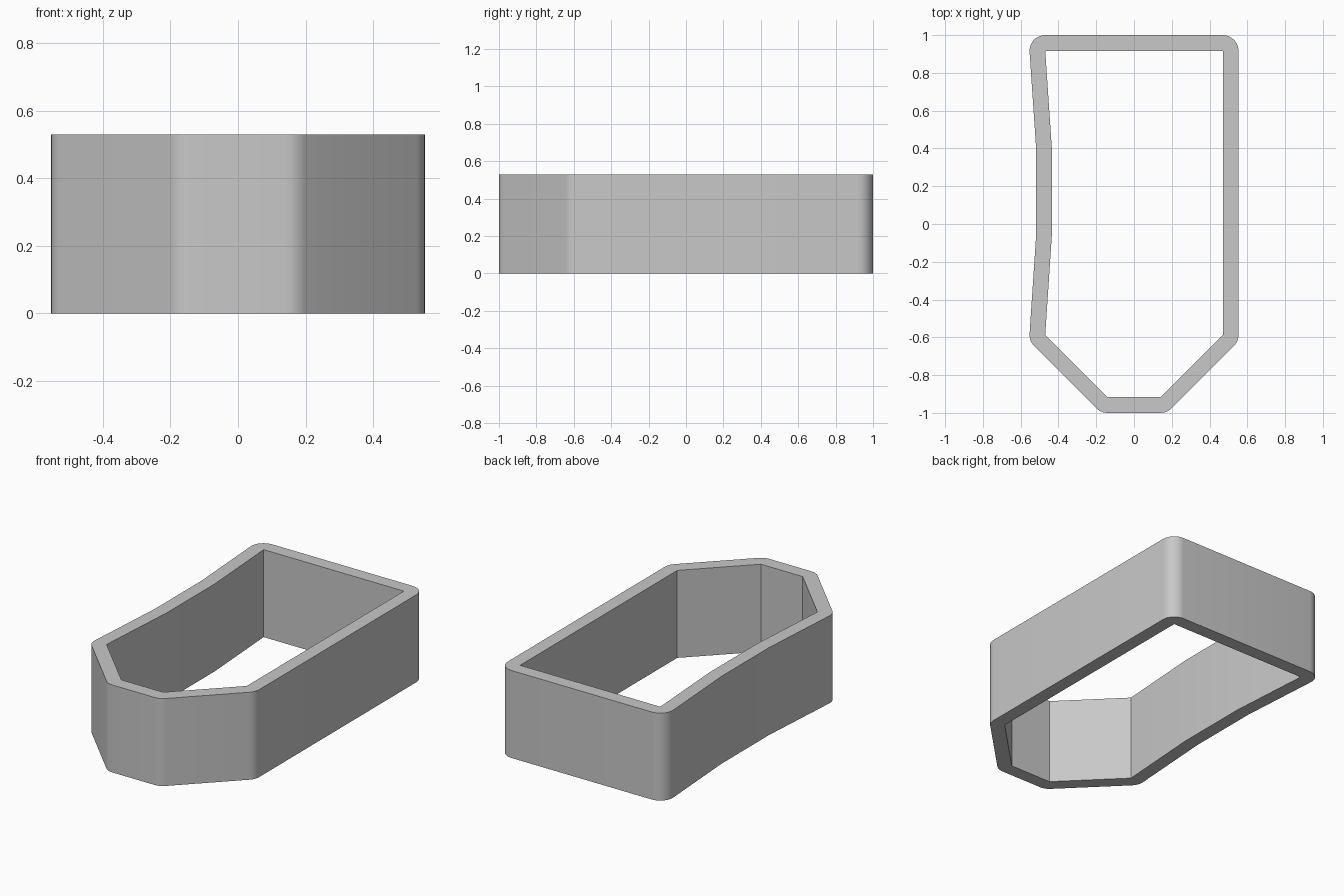
import bpy
import bmesh
import math
from mathutils import Vector

cube = bpy.data.objects.get("Cube")
if cube:
    bpy.data.objects.remove(cube, do_unlink=True)

HEIGHT = 0.53
WALL = 0.083
STEP = math.radians(9)  # arc resolution of the rounded outer corners

# Inner outline, counter-clockwise, with sharp corners
INNER = [Vector(p) for p in (
    (0.47, -0.587), (0.47, 0.917), (-0.47, 0.917), (-0.435, 0.40),
    (-0.435, -0.06), (-0.47, -0.587), (-0.14, -0.917), (0.14, -0.917))]


def outer_points(i):
    """Offset of one inner corner: an arc if it turns left, a mitre if right."""
    p = INNER[i]
    before = p - INNER[i - 1]
    after = INNER[(i + 1) % len(INNER)] - p
    n1 = Vector((before.y, -before.x)).normalized()
    n2 = Vector((after.y, -after.x)).normalized()
    turn = math.atan2(n1.x * n2.y - n1.y * n2.x, n1.dot(n2))
    if turn < 0:
        return [p + (n1 + n2) * WALL / (1 + n1.dot(n2))]
    start = math.atan2(n1.y, n1.x)
    count = max(2, round(turn / STEP))
    angles = [start + turn * k / count for k in range(count + 1)]
    return [p + WALL * Vector((math.cos(a), math.sin(a))) for a in angles]


# Flat ring between the inner outline and its rounded offset
bm = bmesh.new()
inner = [bm.verts.new((p.x, p.y, 0)) for p in INNER]
outer = [[bm.verts.new((p.x, p.y, 0)) for p in outer_points(i)]
         for i in range(len(INNER))]
for i, corner in enumerate(inner):
    j = (i + 1) % len(inner)
    for a, b in zip(outer[i], outer[i][1:]):
        bm.faces.new((corner, a, b))
    bm.faces.new((corner, outer[i][-1], outer[j][0], inner[j]))

# Raise the ring into a wall
raised = bmesh.ops.extrude_face_region(bm, geom=bm.faces[:], use_keep_orig=True)
top = [g for g in raised["geom"] if isinstance(g, bmesh.types.BMVert)]
bmesh.ops.translate(bm, verts=top, vec=(0, 0, HEIGHT))
bmesh.ops.recalc_face_normals(bm, faces=bm.faces[:])

mesh = bpy.data.meshes.new("wall_ring")
bm.to_mesh(mesh)
bm.free()
ring = bpy.data.objects.new("wall_ring", mesh)
bpy.context.collection.objects.link(ring)

# Single light grey material
grey = bpy.data.materials.new("light_grey")
grey.use_nodes = True
colour = (0.58, 0.58, 0.58, 1)
grey.diffuse_color = colour
grey.node_tree.nodes["Principled BSDF"].inputs["Base Color"].default_value = colour
mesh.materials.append(grey)

# Smooth outer curves, crisp inner corners and rims
bpy.ops.object.select_all(action="DESELECT")
ring.select_set(True)
bpy.context.view_layer.objects.active = ring
bpy.ops.object.shade_smooth_by_angle(angle=math.radians(30))
